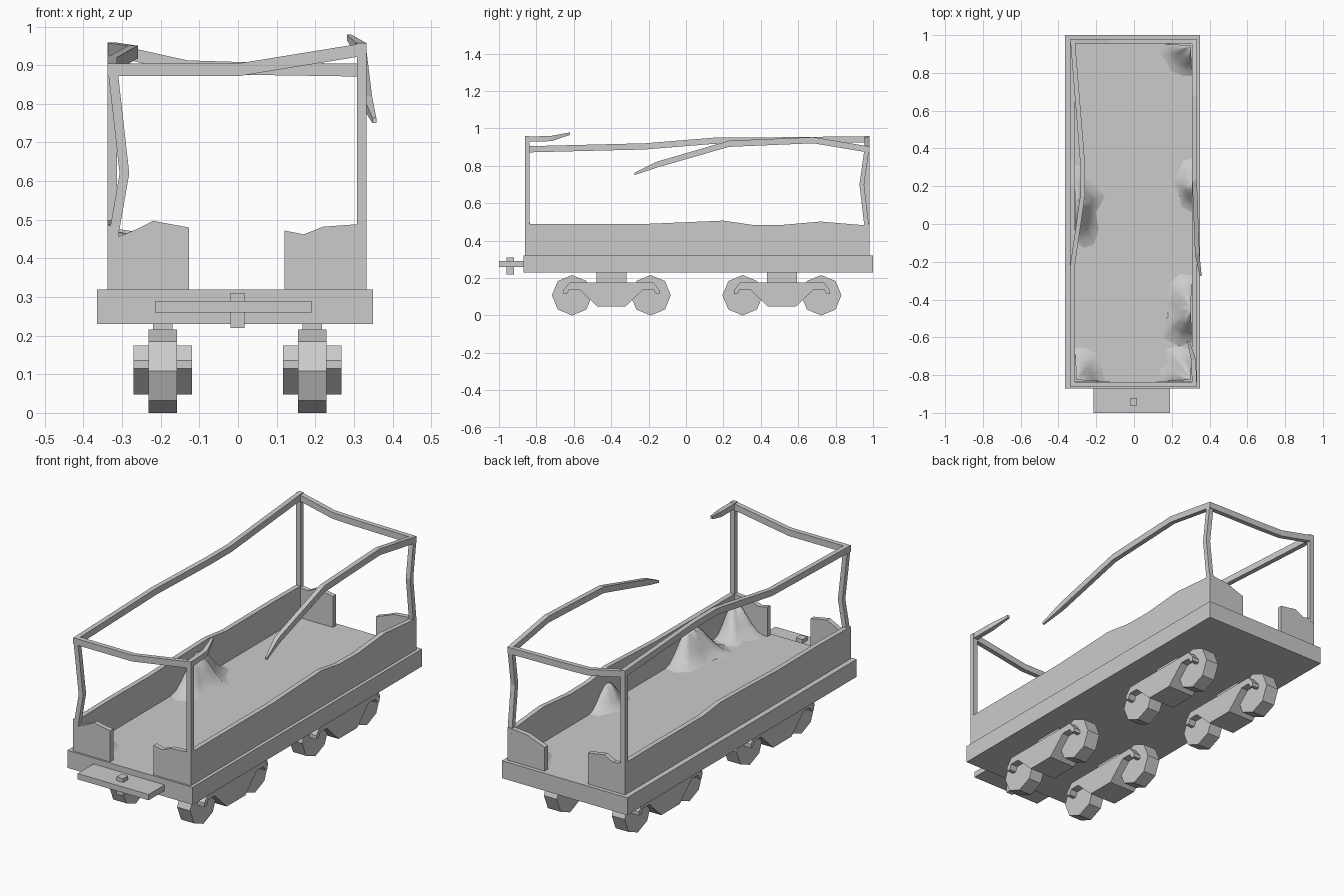
import bpy, bmesh, math
from mathutils import Vector

if "Cube" in bpy.data.objects:
    bpy.data.objects.remove(bpy.data.objects["Cube"])


def finish(bm, name, smooth=False):
    bmesh.ops.recalc_face_normals(bm, faces=bm.faces)
    me = bpy.data.meshes.new(name)
    bm.to_mesh(me)
    bm.free()
    for p in me.polygons:
        p.use_smooth = smooth
    ob = bpy.data.objects.new(name, me)
    bpy.context.collection.objects.link(ob)
    return ob


def prism(name, profile, axis, lo, hi):
    """Extrude a 2D profile along x (profile is y,z) or y (profile is x,z)."""
    bm = bmesh.new()
    place = (lambda d, a, b: (d, a, b)) if axis == 0 else (lambda d, a, b: (a, d, b))
    r1 = [bm.verts.new(place(lo, a, b)) for a, b in profile]
    r2 = [bm.verts.new(place(hi, a, b)) for a, b in profile]
    n = len(profile)
    for i in range(n):
        bm.faces.new((r1[i], r1[(i + 1) % n], r2[(i + 1) % n], r2[i]))
    bm.faces.new(r1)
    bm.faces.new(r2)
    return finish(bm, name)


def box(name, x, y, z):
    return prism(name, [(y[0], z[0]), (y[1], z[0]), (y[1], z[1]), (y[0], z[1])], 0, *x)


def beam(name, pts, axis, w=0.025, h=0.033):
    """Bent square bar through pts; an optional 4th value scales the section."""
    bm = bmesh.new()
    u, v = [Vector([float(i == k) for i in range(3)]) for k in range(3) if k != axis]
    rings = []
    for p in pts:
        s = p[3] if len(p) > 3 else 1
        rings.append([bm.verts.new(Vector(p[:3]) + (u * a * w + v * b * h) * s / 2)
                      for a, b in ((-1, -1), (1, -1), (1, 1), (-1, 1))])
    for a, b in zip(rings, rings[1:]):
        for i in range(4):
            bm.faces.new((a[i], a[(i + 1) % 4], b[(i + 1) % 4], b[i]))
    bm.faces.new(rings[0])
    bm.faces.new(rings[-1])
    return finish(bm, name)


def mound(name, peak, height, outline):
    """Smooth heap leaning on a wall: fan of rings from the peak to an outline."""
    bm = bmesh.new()
    rings, n = [], 5
    for k in range(1, n + 1):
        t = k / n
        ring = []
        for i, (x, y) in enumerate(outline):
            lump = 1 + 0.15 * math.sin(i * 2.1) * math.sin(t * math.pi)
            z = 0.319 + height * 0.5 * (1 + math.cos(math.pi * t)) * lump
            ring.append(bm.verts.new((peak[0] + (x - peak[0]) * t, peak[1] + (y - peak[1]) * t, z)))
        rings.append(ring)
    top = bm.verts.new((*peak, 0.319 + height))
    m = len(outline)
    for i in range(m - 1):
        bm.faces.new((top, rings[0][i], rings[0][i + 1]))
        for a, b in zip(rings, rings[1:]):
            bm.faces.new((a[i], b[i], b[i + 1], a[i + 1]))
    ob = finish(bm, name, True)
    ob.data.update()
    if ob.data.polygons[0].normal.z < 0:
        ob.data.flip_normals()
    return ob


# Deck and front coupler
box("deck", (-0.365, 0.35), (-0.87, 1.0), (0.23, 0.32))
box("coupler_bar", (-0.215, 0.19), (-1.0, -0.865), (0.26, 0.29))
box("coupler_pin", (-0.02, 0.017), (-0.96, -0.92), (0.22, 0.31))

# Side walls with ragged tops
right_top = [(0.98, 0.48), (0.72, 0.502), (0.5, 0.483), (0.35, 0.485), (0.2, 0.507), (-0.2, 0.49), (-0.86, 0.49)]
left_top = [(0.98, 0.483), (0.75, 0.485), (0.35, 0.483), (0.2, 0.5), (-0.05, 0.494), (-0.25, 0.487), (-0.6, 0.489), (-0.86, 0.485)]
base = [(-0.86, 0.319), (0.98, 0.319)]
prism("right_wall", base + right_top, 0, 0.308, 0.333)
prism("left_wall", base + left_top, 0, -0.338, -0.313)

# Broken end wall pieces
for name, y, left, right in (
        ("front", (-0.86, -0.835),
         [(-0.127, 0.48), (-0.22, 0.497), (-0.27, 0.472), (-0.338, 0.445)],
         [(0.333, 0.49), (0.22, 0.482), (0.17, 0.462), (0.12, 0.472)]),
        ("back", (0.955, 0.98),
         [(-0.127, 0.48), (-0.22, 0.495), (-0.27, 0.47), (-0.338, 0.48)],
         [(0.333, 0.49), (0.22, 0.48), (0.17, 0.46), (0.12, 0.443)])):
    prism(name + "_left_panel", [(-0.338, 0.319), (-0.127, 0.319)] + left, 1, *y)
    prism(name + "_right_panel", [(0.12, 0.319), (0.333, 0.319)] + right, 1, *y)

# Corner posts, two straight and two bent
L, R, F, B = -0.3255, 0.3205, -0.848, 0.968
beam("front_right_post", [(R, F, 0.47), (R, F, 0.958)], 2, h=0.025)
beam("back_left_post", [(L, B, 0.46), (L, B, 0.958)], 2, h=0.025)
beam("front_left_post", [(L, F, 0.44), (-0.294, F, 0.62), (L, F, 0.9)], 2, h=0.025)
beam("back_right_post", [(R, B, 0.46), (R, 0.94, 0.70), (R, B, 0.9)], 2, h=0.025)

# Twisted top rails
beam("front_rail", [(-0.338, F, 0.888), (0, F, 0.888), (0.333, F, 0.942)], 0)
beam("back_rail", [(-0.338, B, 0.942), (-0.13, B, 0.896), (0, B, 0.892), (0.333, B, 0.887)], 0)
beam("left_rail", [(L, -0.86, 0.888), (L, -0.22, 0.904), (-0.272, 0.15, 0.934),
                   (-0.272, 0.32, 0.934), (L, 0.98, 0.942)], 1)
beam("broken_right_rail", [(R, 0.98, 0.887), (R, 0.68, 0.937), (R, 0.23, 0.918),
                           (0.335, -0.16, 0.805, 0.95), (0.353, -0.275, 0.757, 0.4)], 1)
beam("broken_rail_stub", [(R, -0.86, 0.942), (0.315, -0.72, 0.946), (0.288, -0.62, 0.972, 0.5)], 1, h=0.028)

# Bogies: solid frame with hooked ends, bolster and two eight-sided wheels
half = [(0.075, 0.048), (0.172, 0.14), (0.225, 0.14), (0.238, 0.115), (0.257, 0.115), (0.257, 0.135), (0.225, 0.175)]
frame = half + [(-y, z) for y, z in reversed(half)]
for xn, x in (("left", -0.195), ("right", 0.192)):
    for yn, cy in (("front", -0.399), ("back", 0.513)):
        tag = f"{yn}_{xn}_"
        prism(tag + "bogie_frame", [(cy + y, z) for y, z in frame], 0, x - 0.076, x + 0.076)
        box(tag + "bolster", (x - 0.025, x + 0.025), (cy - 0.08, cy + 0.08), (0.17, 0.235))
        for i, dy in enumerate((-0.21, 0.21)):
            octagon = [(cy + dy + 0.108 * math.sin(a * math.pi / 4),
                        0.108 - 0.108 * math.cos(a * math.pi / 4)) for a in range(8)]
            prism(f"{tag}wheel_{i + 1}", octagon, 0, x - 0.037, x + 0.037)

# Heaps of earth against the walls
mound("left_heap", (-0.31, 0.1), 0.15,
      [(-0.313, 0.32), (-0.26, 0.3), (-0.22, 0.22), (-0.15, 0.15), (-0.2, 0.06),
       (-0.185, -0.03), (-0.21, -0.11), (-0.26, -0.13), (-0.313, -0.1)])
mound("right_heap", (0.308, 0.2), 0.11,
      [(0.308, 0.35), (0.26, 0.34), (0.23, 0.27), (0.2, 0.22), (0.24, 0.15), (0.25, 0.09), (0.308, 0.06)])
mound("front_right_heap", (0.3, -0.45), 0.15,
      [(0.308, -0.27), (0.24, -0.26), (0.19, -0.31), (0.17, -0.42), (0.18, -0.49),
       (0.135, -0.55), (0.16, -0.61), (0.24, -0.65), (0.308, -0.63)])
mound("front_right_corner_heap", (0.3, -0.825), 0.15,
      [(0.308, -0.67), (0.23, -0.64), (0.17, -0.66), (0.18, -0.73), (0.135, -0.77), (0.14, -0.835)])
mound("front_left_corner_heap", (-0.305, -0.825), 0.12,
      [(-0.313, -0.65), (-0.26, -0.65), (-0.19, -0.69), (-0.165, -0.77), (-0.15, -0.835)])
mound("back_right_corner_heap", (0.3, 0.945), 0.13,
      [(0.308, 0.78), (0.26, 0.78), (0.19, 0.81), (0.17, 0.86), (0.135, 0.9), (0.14, 0.955)])
